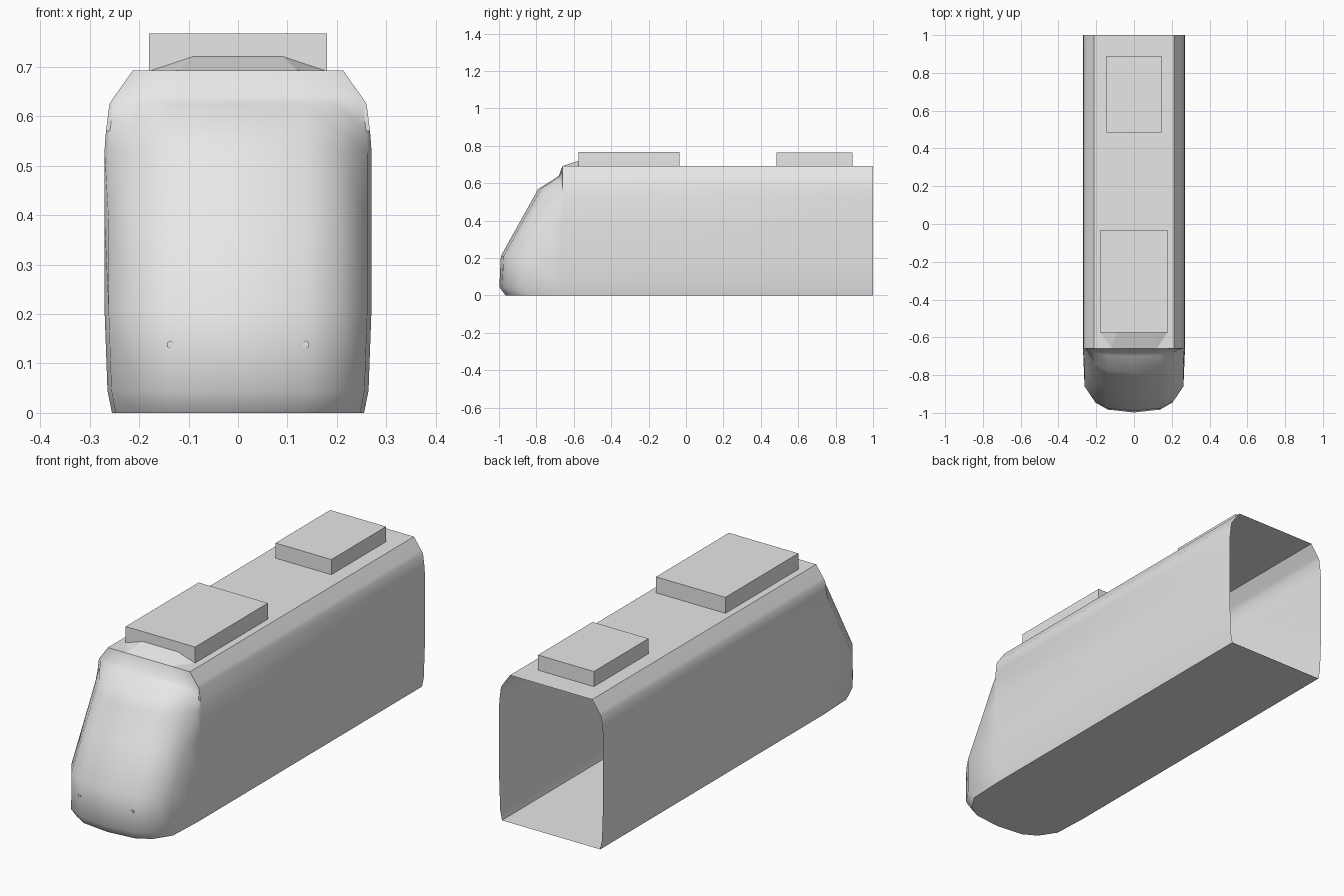
import bpy
import math

if "Cube" in bpy.data.objects:
    bpy.data.objects.remove(bpy.data.objects["Cube"])

grey = bpy.data.materials.new("plain_grey")
grey.use_nodes = True
grey.diffuse_color = (0.8, 0.8, 0.8, 1)
grey.node_tree.nodes["Principled BSDF"].inputs["Base Color"].default_value = (0.8, 0.8, 0.8, 1)

REAR, NOSE_START, ROOF = 1.0, -0.66, 0.692


def add_mesh(name, verts, faces, smooth=False):
    mesh = bpy.data.meshes.new(name)
    mesh.from_pydata(verts, [], faces)
    mesh.materials.append(grey)
    obj = bpy.data.objects.new(name, mesh)
    bpy.context.collection.objects.link(obj)
    if smooth:
        bpy.ops.object.select_all(action='DESELECT')
        obj.select_set(True)
        bpy.context.view_layer.objects.active = obj
        bpy.ops.object.shade_smooth_by_angle(angle=math.radians(42))
    return obj


def add_box(name, half_width, y0, y1, z0, z1):
    corners = [(x, y, z) for z in (z0, z1)
               for x, y in ((-half_width, y0), (half_width, y0), (half_width, y1), (-half_width, y1))]
    sides = [(i, (i + 1) % 4, (i + 1) % 4 + 4, i + 4) for i in range(4)]
    add_mesh(name, corners, sides + [(3, 2, 1, 0), (4, 5, 6, 7)])


# Car shell: horizontal slices (height, half width, nose tip y), open at the rear
levels = [(0, 0.255, -0.965), (0.045, 0.264, -0.998), (0.21, 0.27, -0.99),
          (0.39, 0.27, -0.89), (0.53, 0.27, -0.812), (0.57, 0.267, -0.79),
          (0.625, 0.26, -0.70), (0.64, 0.25, -0.68), (ROOF, 0.213, NOSE_START)]
# Rounded nose corner: (fraction of half width, distance behind the tip)
corner = [(0.97, 0.13), (0.77, 0.052), (0.52, 0.015)]

verts, faces = [], []
for z, w, tip in levels:
    scale = min(1, (NOSE_START - tip) / 0.13)
    side = [(w, REAR), (w, NOSE_START)] + [(w * f, tip + d * scale) for f, d in corner]
    ring = side + [(0, tip)] + [(-x, y) for x, y in reversed(side)]
    verts += [(x, y, z) for x, y in ring]
n = len(ring)
for k in range(len(levels) - 1):
    for i in range(n - 1):
        a = k * n + i
        faces.append((a, a + n, a + n + 1, a + 1))
top = (len(levels) - 1) * n
faces.append(tuple(range(n)))
faces.append(tuple(reversed(range(top, top + n))))
add_mesh("car_shell", verts, faces, smooth=True)

# Roof equipment boxes
add_box("front_roof_unit", 0.18, -0.575, -0.035, ROOF, 0.767)
add_box("rear_roof_unit", 0.145, 0.485, 0.89, ROOF, 0.763)

# Low sloped fairing ahead of the front roof unit
fairing = []
for x, y, z in ((0.12, NOSE_START, ROOF), (0.18, -0.57, ROOF), (0.09, -0.57, 0.722), (0.18, -0.42, ROOF)):
    fairing += [(-x, y, z), (x, y, z)]
add_mesh("roof_fairing", fairing,
         [(0, 1, 5, 4), (1, 3, 5), (5, 3, 7), (4, 5, 7, 6), (0, 4, 2), (4, 6, 2)])

# Small hexagonal marker lights on the nose
for label, x in (("left", 0.137), ("right", -0.137)):
    bpy.ops.mesh.primitive_cylinder_add(vertices=6, radius=0.008, depth=0.02,
                                        location=(x, -0.972, 0.138),
                                        rotation=(math.pi / 2, 0, 0))
    light = bpy.context.object
    light.name = label + "_marker_light"
    light.data.materials.append(grey)
